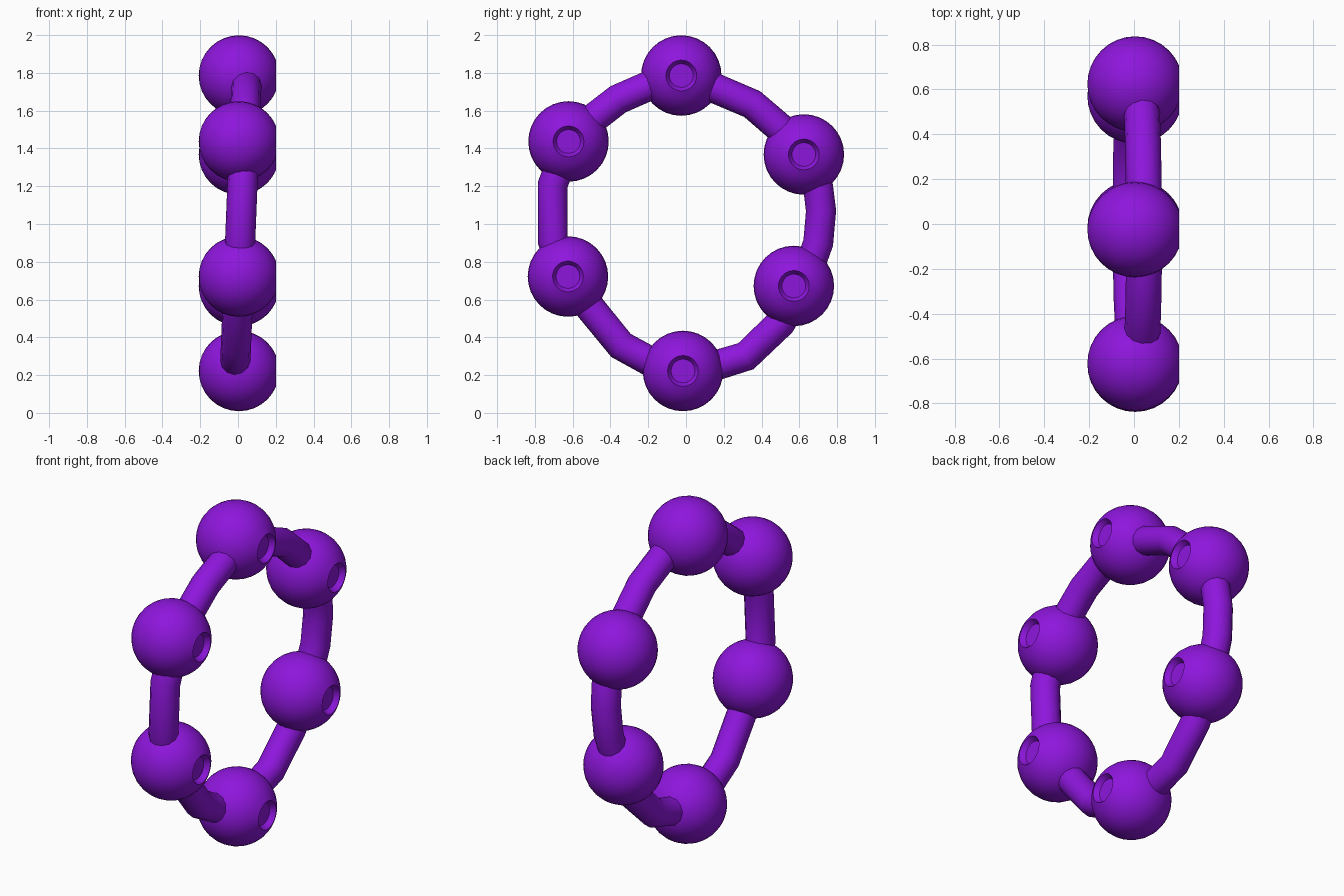
import bpy, bmesh, math
from mathutils import Matrix, Vector

if "Cube" in bpy.data.objects:
    bpy.data.objects.remove(bpy.data.objects["Cube"])

mat = bpy.data.materials.new("purple")
mat.diffuse_color = (0.27, 0.008, 0.72, 1)
mat.use_nodes = True
mat.node_tree.nodes["Principled BSDF"].inputs["Base Color"].default_value = mat.diffuse_color

R = 0.213          # bead radius
TUBE = 0.08        # ring tube radius


def smooth(obj):
    bpy.ops.object.select_all(action='DESELECT')
    obj.select_set(True)
    bpy.context.view_layer.objects.active = obj
    bpy.ops.object.shade_smooth_by_angle(angle=math.radians(35))


# Bead: sphere with its pole cut off and a shallow tapered socket facing +x
def bead(name, y, z):
    bm = bmesh.new()
    bmesh.ops.create_uvsphere(bm, u_segments=32, v_segments=16, radius=R)
    cut = R * math.cos(math.radians(17))
    bmesh.ops.delete(bm, geom=[v for v in bm.verts if v.co.z > cut], context='VERTS')
    rim = [e for e in bm.edges if e.is_boundary]
    new = bmesh.ops.extrude_edge_only(bm, edges=rim)["geom"]
    for v in [g for g in new if isinstance(g, bmesh.types.BMVert)]:
        v.co = Vector((v.co.x * 0.77, v.co.y * 0.77, v.co.z - 0.03))
    bmesh.ops.contextual_create(bm, geom=[e for e in bm.edges if e.is_boundary])
    bmesh.ops.recalc_face_normals(bm, faces=bm.faces)
    bm.transform(Matrix.Translation((0.005, y, z)) @ Matrix.Rotation(math.pi / 2, 4, 'Y'))
    me = bpy.data.meshes.new(name)
    bm.to_mesh(me)
    bm.free()
    me.materials.append(mat)
    obj = bpy.data.objects.new(name, me)
    bpy.context.collection.objects.link(obj)
    smooth(obj)


beads = [(-0.025, 1.786), (-0.622, 1.437), (-0.625, 0.722),
         (-0.016, 0.222), (0.571, 0.672), (0.624, 1.368)]
for i, (y, z) in enumerate(beads):
    bead(f"bead_{i + 1}", y, z)

# Connecting ring: round tube along a slightly uneven, slightly tilted loop
path = [(-0.02, 1.76), (0.15, 1.72), (0.35, 1.635), (0.49, 1.515), (0.63, 1.36),
        (0.70, 1.19), (0.715, 1.07), (0.70, 0.90), (0.62, 0.68), (0.50, 0.475),
        (0.317, 0.30), (0.18, 0.258), (0.0, 0.235), (-0.20, 0.278), (-0.344, 0.357),
        (-0.508, 0.558), (-0.655, 0.76), (-0.705, 0.91), (-0.705, 1.21),
        (-0.63, 1.41), (-0.476, 1.57), (-0.36, 1.66), (-0.20, 1.73)]
cu = bpy.data.curves.new("ring", 'CURVE')
cu.dimensions = '3D'
cu.bevel_depth = TUBE
cu.bevel_resolution = 4
sp = cu.splines.new('POLY')
sp.points.add(len(path) - 1)
for p, (y, z) in zip(sp.points, path):
    p.co = (0.015 + 0.04 * (z - 1), y, z, 1)
sp.use_cyclic_u = True
sp.use_smooth = True
cu.materials.append(mat)
bpy.context.collection.objects.link(bpy.data.objects.new("ring", cu))
